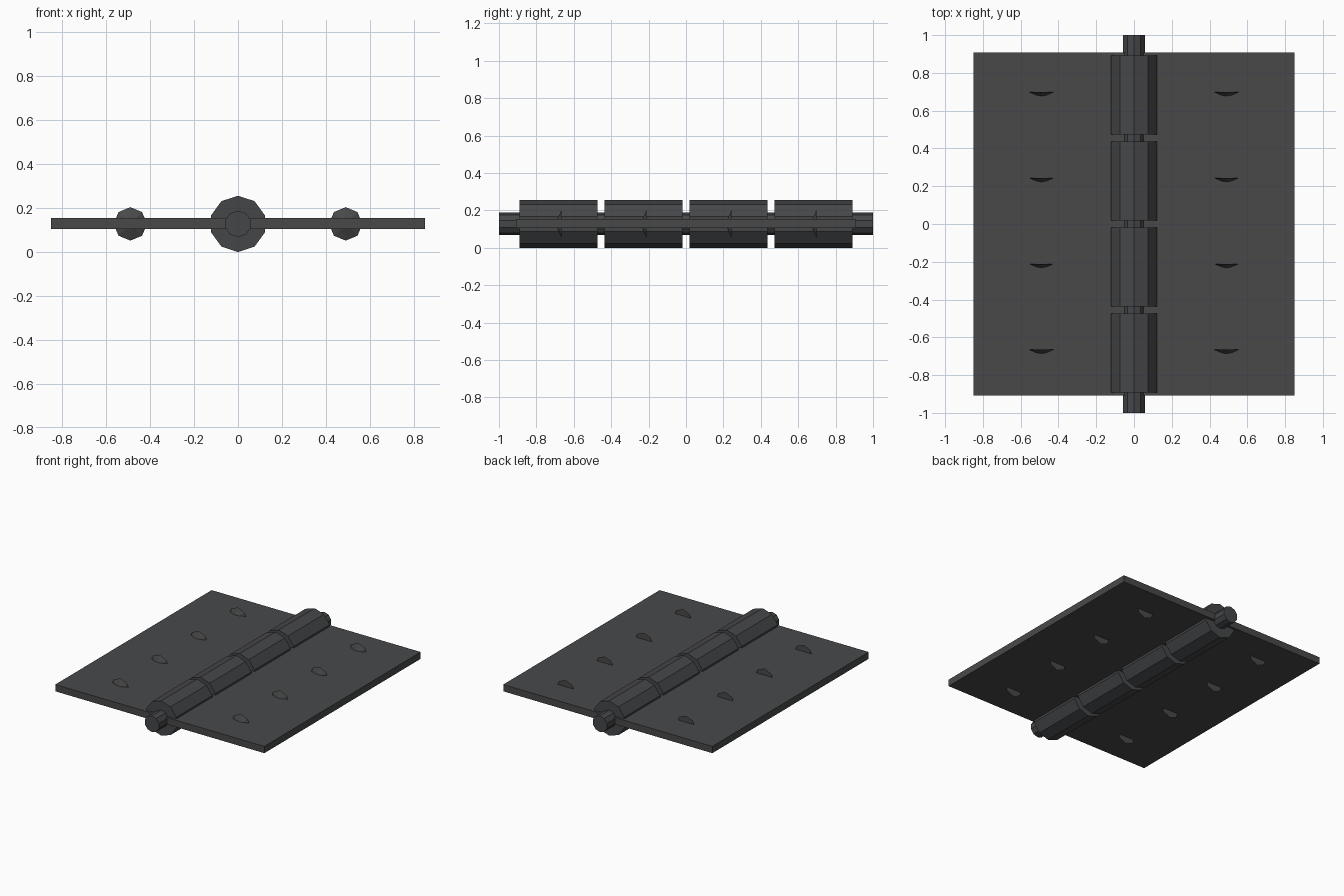
import bpy, math

if "Cube" in bpy.data.objects:
    bpy.data.objects.remove(bpy.data.objects["Cube"])

Z = 0.128  # height of the hinge axis


def material(name, rgb):
    m = bpy.data.materials.new(name)
    m.diffuse_color = (*rgb, 1)
    m.use_nodes = True
    m.node_tree.nodes["Principled BSDF"].inputs["Base Color"].default_value = m.diffuse_color
    return m


STEEL = material("dark_steel", (0.065, 0.066, 0.068))
BARREL = material("barrel_steel", (0.06, 0.062, 0.066))


def finish(name, mat):
    ob = bpy.context.object
    ob.name = name
    ob.data.materials.append(mat)
    return ob


def prism(name, x, y, length, r_front, r_back, sides, mat):
    """Cylinder or cone along y, with a corner pointing straight up."""
    bpy.ops.mesh.primitive_cone_add(
        vertices=sides, radius1=r_back, radius2=r_front, depth=length,
        location=(x, y, Z), rotation=(math.pi / 2, 0, 0))
    return finish(name, mat)


# two flat leaves meeting at the pin axis
for side, label in ((-1, "left"), (1, "right")):
    bpy.ops.mesh.primitive_cube_add(size=1, location=(side * 0.425, 0, 0.13))
    leaf = finish(label + "_leaf", STEEL)
    leaf.scale = (0.85, 1.816, 0.05)

# long pin through the knuckles
prism("hinge_pin", 0, 0, 2.0, 0.06, 0.06, 10, BARREL)

# four knuckles, each with a screw stud on either leaf
for i in range(4):
    y = (i - 1.5) * 0.4545
    prism(f"knuckle_{i + 1}", 0, y, 0.418, 0.128, 0.128, 10, BARREL)
    for side, label in ((-1, "left"), (1, "right")):
        # cone with its wide end towards +y
        stud = prism(f"{label}_screw_{i + 1}", side * 0.49, y, 0.033,
                     0.0, 0.076, 8, STEEL)
        stud.rotation_euler = (math.pi / 2, 0, 0)
